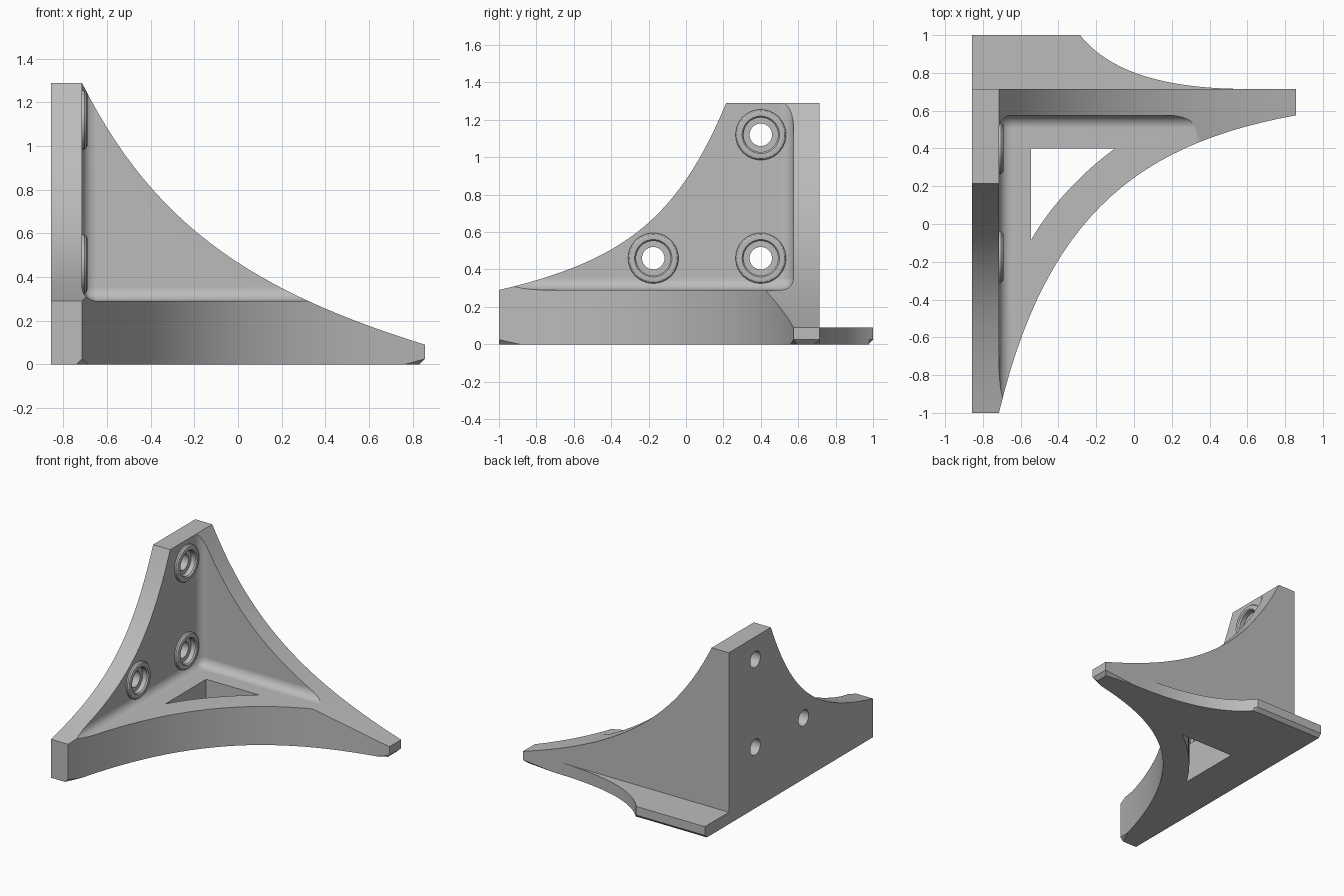
import bpy, bmesh, math
from mathutils import Vector
from mathutils.geometry import interpolate_bezier

cube = bpy.data.objects.get("Cube")
if cube:
    bpy.data.objects.remove(cube, do_unlink=True)

grey = bpy.data.materials.new("plain grey")
grey.use_nodes = True
GREY = (0.5, 0.5, 0.5, 1)
grey.diffuse_color = GREY
grey.node_tree.nodes["Principled BSDF"].inputs["Base Color"].default_value = GREY

# Main dimensions
LEFT, RIGHT, FRONT, BACK = -0.857, 0.857, -1.0, 1.0
WALL_X, WALL_Y, REAR_Y = -0.715, 0.575, 0.715
FLOOR, TOE, TOP = 0.29, 0.09, 1.29
FAR = 1.6


def finish(bm, name):
    bmesh.ops.recalc_face_normals(bm, faces=bm.faces)
    mesh = bpy.data.meshes.new(name)
    bm.to_mesh(mesh)
    bm.free()
    mesh.materials.append(grey)
    obj = bpy.data.objects.new(name, mesh)
    bpy.context.collection.objects.link(obj)
    return obj


def arc(a, b, c, d, n=28):
    return [p.to_2d() for p in interpolate_bezier(*(Vector(p).to_3d() for p in (a, b, c, d)), n)]


def prism(profile, axis, lo, hi):
    """Extrude a 2D profile along an axis."""
    place = {"x": lambda p, t: (t, p[0], p[1]),
             "y": lambda p, t: (p[0], t, p[1]),
             "z": lambda p, t: (p[0], p[1], t)}[axis]
    bm = bmesh.new()
    rings = [[bm.verts.new(place(p, t)) for p in profile] for t in (lo, hi)]
    for ring in rings:
        bm.faces.new(ring)
    for i in range(len(profile)):
        bm.faces.new((rings[0][i - 1], rings[0][i], rings[1][i], rings[1][i - 1]))
    return bm


def lathe(profile, y, z, name, sides=40):
    """Spin (x, radius) points around an axis parallel to x."""
    bm = bmesh.new()
    rings = [[bm.verts.new((x, y + r * math.cos(k * math.tau / sides),
                            z + r * math.sin(k * math.tau / sides)))
              for k in range(sides)] for x, r in profile]
    bm.faces.new(rings[0])
    bm.faces.new(rings[-1])
    for a, b in zip(rings, rings[1:]):
        for k in range(sides):
            bm.faces.new((a[k - 1], a[k], b[k], b[k - 1]))
    return finish(bm, name)


def combine(target, tool, operation):
    mod = target.modifiers.new(operation, "BOOLEAN")
    mod.operation, mod.object, mod.solver = operation, tool, "EXACT"
    bpy.context.view_layer.objects.active = target
    bpy.ops.object.modifier_apply(modifier=mod.name)
    bpy.data.objects.remove(tool, do_unlink=True)


# Plan outline with a chamfered lower edge along its free sides
front_curve = arc((WALL_X, FRONT), (-0.468, 0.037), (0.021, 0.425), (RIGHT, WALL_Y))
toe_curve = arc((0.6, REAR_Y), (0.2, REAR_Y), (-0.12, 0.79), (-0.285, BACK))
plan = [(LEFT, FRONT), *front_curve, (RIGHT, REAR_Y), *toe_curve, (LEFT, BACK)]
bm = prism(plan, "z", 0, FAR)
edges = [e for e in bm.edges
         if all(v.co.z < 0.001 for v in e.verts)
         and not all(v.co.x < LEFT + 0.001 for v in e.verts)
         and not all(v.co.y < FRONT + 0.001 for v in e.verts)]
bmesh.ops.bevel(bm, geom=edges, offset=0.025, segments=1, affect="EDGES")
bracket = finish(bm, "corner_bracket")

# Side wall silhouette, with the low toe behind
side_curve = arc((FRONT, FLOOR), (-0.336, 0.445), (-0.043, 0.671), (0.215, TOP))
side = [(-FAR, -1), (-FAR, FLOOR), *side_curve, (REAR_Y, TOP),
        (REAR_Y, TOE), (FAR, TOE), (FAR, -1)]
combine(bracket, finish(prism(side, "x", -FAR, FAR), "side_limit"), "INTERSECT")

# Back wall silhouette
back_curve = arc((WALL_X, TOP), (-0.387, 0.634), (0.073, 0.333), (RIGHT, TOE))
back = [(-FAR, -1), (-FAR, FAR), (WALL_X, FAR), *back_curve, (FAR, TOE), (FAR, -1)]
combine(bracket, finish(prism(back, "y", -FAR, FAR), "back_limit"), "INTERSECT")

# Inner hollow with rounded corners where the walls and floor meet
bm = prism([(WALL_X, -FAR), (FAR, -FAR), (FAR, WALL_Y), (WALL_X, WALL_Y)], "z", FLOOR, FAR)
inner = Vector((WALL_X, WALL_Y, FLOOR))
corner = min(bm.verts, key=lambda v: (v.co - inner).length)
bmesh.ops.bevel(bm, geom=list(corner.link_edges), offset=0.065, segments=6,
                profile=0.5, affect="EDGES")
combine(bracket, finish(bm, "inner_hollow"), "DIFFERENCE")

# Triangular opening through the floor
opening = [(-0.545, 0.4), *arc((-0.545, -0.085), (-0.45, 0.085), (-0.28, 0.27), (-0.1, 0.4), 16)]
combine(bracket, finish(prism(opening, "z", -0.5, 0.6), "floor_opening"), "DIFFERENCE")

# Screw bosses with counterbored holes
boss = [(-0.76, 0.135), (-0.703, 0.135), (-0.694, 0.128), (-0.69, 0.117)]
bore = [(-1, 0.06), (-0.735, 0.06), (-0.735, 0.092), (-0.7, 0.092), (-0.685, 0.104), (-0.6, 0.104)]
for y, z in ((0.4, 1.12), (0.4, 0.46), (-0.175, 0.46)):
    combine(bracket, lathe(boss, y, z, "screw_boss"), "UNION")
    combine(bracket, lathe(bore, y, z, "screw_bore"), "DIFFERENCE")

# Smooth curved faces, keep crisp edges
bpy.ops.object.select_all(action="DESELECT")
bracket.select_set(True)
bpy.context.view_layer.objects.active = bracket
bpy.ops.object.shade_smooth_by_angle(angle=math.radians(25))
weighted = bracket.modifiers.new("flat_face_normals", "WEIGHTED_NORMAL")
weighted.keep_sharp = True
